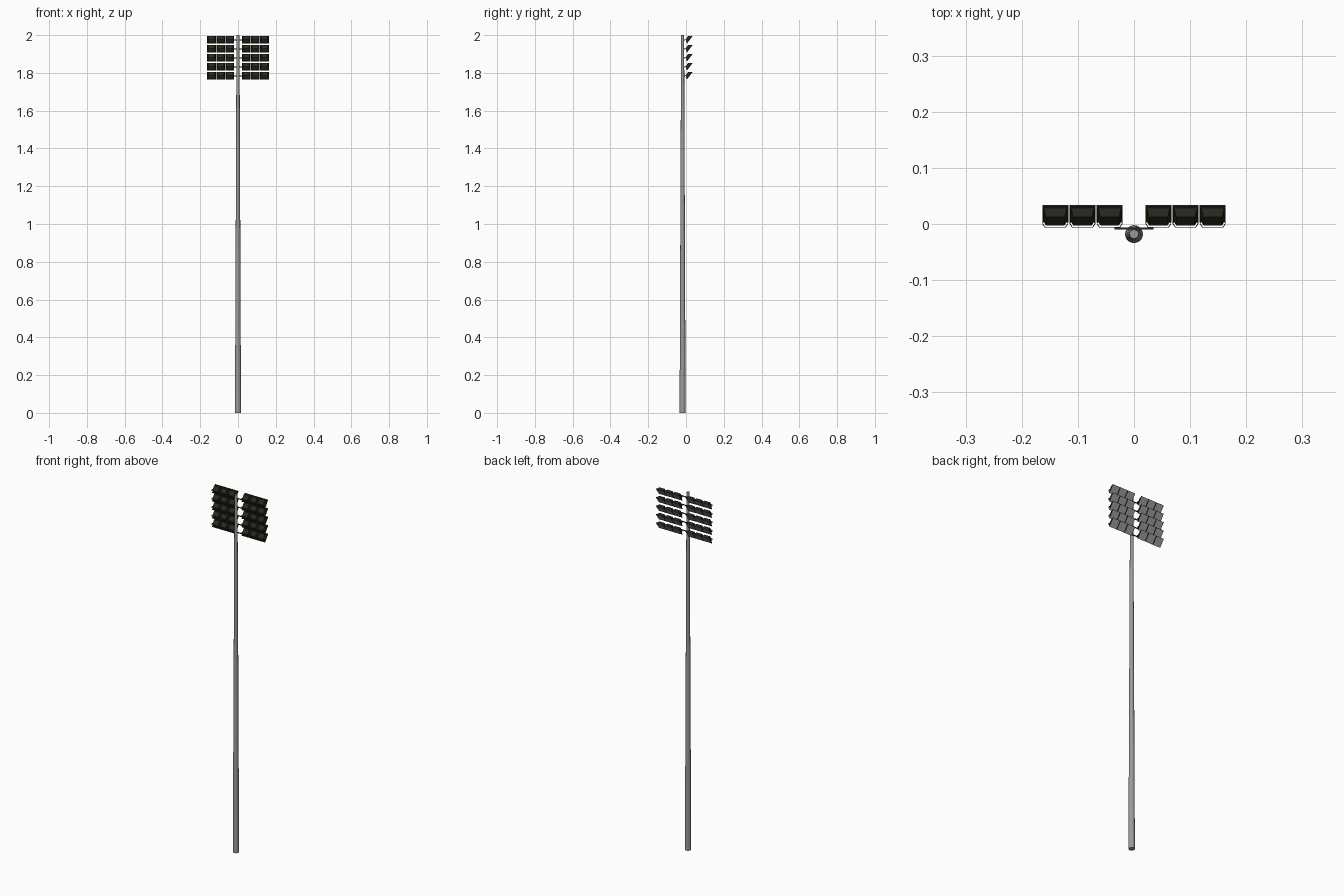
import bpy, bmesh, math
from mathutils import Vector

if "Cube" in bpy.data.objects:
    bpy.data.objects.remove(bpy.data.objects["Cube"])


def material(name, rgb):
    m = bpy.data.materials.new(name)
    m.diffuse_color = (*rgb, 1)
    m.use_nodes = True
    m.node_tree.nodes["Principled BSDF"].inputs["Base Color"].default_value = m.diffuse_color
    return m


GREY = material("pole_grey", (0.33, 0.33, 0.32))
DARK = material("housing_dark", (0.022, 0.022, 0.014))
LENS = material("lens_grey", (0.36, 0.36, 0.36))


def finish(bm, name, mats):
    bmesh.ops.recalc_face_normals(bm, faces=bm.faces)
    me = bpy.data.meshes.new(name)
    bm.to_mesh(me)
    bm.free()
    for m in mats:
        me.materials.append(m)
    ob = bpy.data.objects.new(name, me)
    bpy.context.collection.objects.link(ob)
    return ob


def loft(bm, rings):
    """Skin a list of closed rings and cap both ends."""
    vs = [[bm.verts.new(p) for p in r] for r in rings]
    n = len(vs[0])
    for a, b in zip(vs, vs[1:]):
        for i in range(n):
            bm.faces.new((a[i], a[(i + 1) % n], b[(i + 1) % n], b[i]))
    return bm.faces.new(vs[0]), bm.faces.new(vs[-1])


# Tapered pole
POLE_Y = -0.018
bm = bmesh.new()
rings = [[(r * math.cos(k * math.tau / 20), POLE_Y + r * math.sin(k * math.tau / 20), z)
          for k in range(20)] for r, z in ((0.016, 0), (0.008, 2.0))]
loft(bm, rings)
pole = finish(bm, "pole", [GREY])
for p in pole.data.polygons:
    p.use_smooth = len(p.vertices) == 4

# Lamp housing: square rim facing forward and down, tapering to a small back
UP = Vector((0, 0.593, 0.805))
BACK = Vector((0, -0.805, 0.593))
CENTRE = Vector((0, 0.020, 0))


def lamp_ring(hw, hh, depth):
    return [CENTRE + Vector((sx * hw, 0, 0)) + UP * (sy * hh) + BACK * depth
            for sx, sy in ((-1, -1), (1, -1), (1, 1), (-1, 1))]


bm = bmesh.new()
lens, _ = loft(bm, [lamp_ring(0.0232, 0.0236, 0), lamp_ring(0.0232, 0.0236, 0.004),
                    lamp_ring(0.0205, 0.0205, 0.005), lamp_ring(0.0165, 0.0125, 0.019)])
bmesh.ops.recalc_face_normals(bm, faces=bm.faces)
bmesh.ops.inset_region(bm, faces=[lens], thickness=0.0018, depth=-0.0008)
lens.material_index = 1
lamp = finish(bm, "floodlight", [DARK, LENS])

# U-shaped yoke bracket swept as a flat strip around the lamp
outer = [(-0.0230, 0.017), (-0.0230, 0.000), (-0.0185, -0.0065),
         (0.0185, -0.0065), (0.0230, 0.000), (0.0230, 0.017)]
inner = [(-0.0215, 0.017), (-0.0215, 0.0005), (-0.0178, -0.005),
         (0.0178, -0.005), (0.0215, 0.0005), (0.0215, 0.017)]
bm = bmesh.new()
loft(bm, [[(*o, -0.002), (*o, 0.002), (*i, 0.002), (*i, -0.002)]
          for o, i in zip(outer, inner)])
yoke = finish(bm, "yoke_bracket", [DARK])

# Short cross arm joining the two banks to the pole
bm = bmesh.new()
bmesh.ops.create_cube(bm, size=1)
for v in bm.verts:
    v.co = (v.co.x * 0.07, -0.008 + v.co.y * 0.003, v.co.z * 0.005)
arm = finish(bm, "cross_arm", [DARK])


# Repeat over five rows and six columns
def place(src, x, z, first):
    ob = src if first else src.copy()
    if not first:
        bpy.context.collection.objects.link(ob)
    ob.location = (x, 0, z)


for row in range(5):
    z = 1.975 - row * 0.0476
    place(arm, 0, z, row == 0)
    for col, x in enumerate((-0.1403, -0.0918, -0.0433, 0.0433, 0.0918, 0.1403)):
        first = row == 0 and col == 0
        place(lamp, x, z, first)
        place(yoke, x, z, first)
